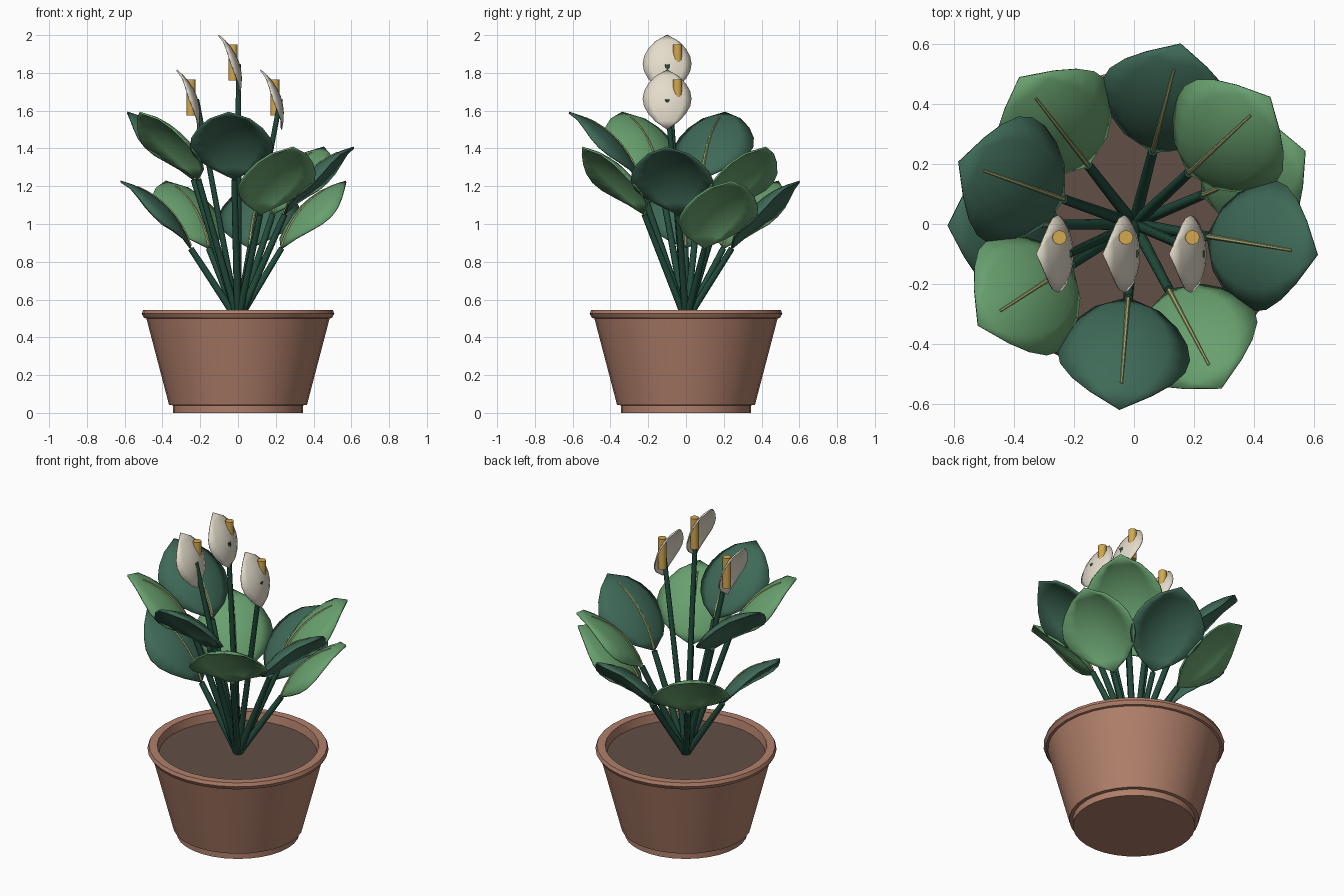
import bpy
import bmesh
from math import sin, cos, pi, radians
from mathutils import Vector

cube = bpy.data.objects.get("Cube")
if cube:
    bpy.data.objects.remove(cube)


def material(name, rgb):
    """Flat colour given as 0-255 display values, stored as linear."""
    linear = [((c / 255 + 0.055) / 1.055) ** 2.4 for c in rgb]
    mat = bpy.data.materials.new(name)
    mat.use_nodes = True
    mat.diffuse_color = (*linear, 1)
    bsdf = mat.node_tree.nodes["Principled BSDF"]
    bsdf.inputs["Base Color"].default_value = (*linear, 1)
    bsdf.inputs["Roughness"].default_value = 0.8
    return mat


TERRACOTTA = material("terracotta", (176, 127, 106))
SOIL = material("soil", (98, 79, 71))
STEM = material("stem green", (34, 76, 60))
LIGHT = material("light leaf green", (104, 160, 110))
DARK = material("dark leaf green", (62, 105, 87))
VEIN = material("pale vein", (165, 170, 112))
CREAM = material("cream", (228, 220, 203))
YELLOW = material("spadix yellow", (212, 168, 78))


def finish(obj, mat, angle=40):
    obj.data.materials.append(mat)
    bpy.ops.object.select_all(action="DESELECT")
    obj.select_set(True)
    bpy.context.view_layer.objects.active = obj
    bpy.ops.object.shade_smooth_by_angle(angle=radians(angle))
    return obj


def mesh_object(name, bm, mat, angle=40):
    bmesh.ops.recalc_face_normals(bm, faces=bm.faces)
    mesh = bpy.data.meshes.new(name)
    bm.to_mesh(mesh)
    bm.free()
    obj = bpy.data.objects.new(name, mesh)
    bpy.context.collection.objects.link(obj)
    return finish(obj, mat, angle)


def lathe(name, profile, mat, sides=32):
    """Revolve (radius, height) points around z; end rings are capped."""
    bm = bmesh.new()
    rings = [[bm.verts.new((r * cos(2 * pi * i / sides), r * sin(2 * pi * i / sides), z))
              for i in range(sides)] for r, z in profile]
    for low, high in zip(rings, rings[1:]):
        for i in range(sides):
            j = (i + 1) % sides
            bm.faces.new((low[i], low[j], high[j], high[i]))
    bm.faces.new(rings[0])
    bm.faces.new(rings[-1])
    return mesh_object(name, bm, mat)


def tube(name, points, radii, mat, sides=8):
    """Tapered round tube through the points."""
    points = [Vector(p) for p in points]
    bm = bmesh.new()
    rings = []
    for k, p in enumerate(points):
        along = points[min(k + 1, len(points) - 1)] - points[max(k - 1, 0)]
        turn = along.to_track_quat("Z", "Y")
        rings.append([bm.verts.new(p + turn @ Vector((cos(2 * pi * i / sides), sin(2 * pi * i / sides), 0)) * radii[k])
                      for i in range(sides)])
    for low, high in zip(rings, rings[1:]):
        for i in range(sides):
            j = (i + 1) % sides
            bm.faces.new((low[i], low[j], high[j], high[i]))
    bm.faces.new(rings[0])
    bm.faces.new(rings[-1])
    return mesh_object(name, bm, mat, 50)


def blade(name, base, tip, half_width, bow, droop, thickness, mat, rows=8, columns=6):
    """Arched pointed blade; returns a function giving points on its midline."""
    base, tip = Vector(base), Vector(tip)
    along = tip - base
    side = along.cross(Vector((0, 0, 1))).normalized()
    normal = side.cross(along).normalized()

    def point(t, s=0, lift=0):
        w = max(sin(pi * t), 0) ** 0.75
        height = bow * 4 * t * (1 - t) - droop * (s * w) ** 2 + lift
        return base + along * t + side * (s * w * half_width) + normal * height

    bm = bmesh.new()
    grid = [[bm.verts.new(point(r / rows, 2 * c / columns - 1)) for c in range(columns + 1)]
            for r in range(rows + 1)]
    for r in range(rows):
        for c in range(columns):
            bm.faces.new((grid[r][c], grid[r][c + 1], grid[r + 1][c + 1], grid[r + 1][c]))
    bmesh.ops.remove_doubles(bm, verts=bm.verts, dist=0.0005)
    obj = mesh_object(name, bm, mat)
    solid = obj.modifiers.new("thickness", "SOLIDIFY")
    solid.thickness = thickness
    solid.offset = 0
    return point


# Pot with foot, tapered wall, rolled rim and hollow top
lathe("pot", [(0.345, 0), (0.345, 0.04), (0.365, 0.042), (0.485, 0.5), (0.498, 0.503),
              (0.51, 0.525), (0.502, 0.545), (0.455, 0.545), (0.44, 0.46)], TERRACOTTA)
lathe("soil", [(0.443, 0.46), (0.446, 0.495)], SOIL)

# Ten leaves in a spiral of three tiers, each with a stalk and a midrib
crown = Vector((0, 0, 0.49))
tier_height = (0.87, 1.235, 1.05)
for i in range(10):
    angle = radians(23 + 137.5 * i)
    out = Vector((cos(angle), sin(angle), 0))
    z = tier_height[i % 3]
    base = out * 0.25 + Vector((0, 0, z))
    tip = out * 0.622 + Vector((0, 0, z + 0.355))
    midline = blade(f"leaf_{i + 1}", base, tip, 0.22, 0.07, 0.08, 0.01, DARK if i % 2 else LIGHT)
    tube(f"leaf_stalk_{i + 1}", [crown, base], [0.02, 0.016], STEM)
    steps = [0.02 + 0.82 * k / 8 for k in range(9)]
    tube(f"leaf_midrib_{i + 1}", [midline(t, 0, 0.004) for t in steps],
         [0.009 - 0.005 * t for t in steps], VEIN, 6)

# Three flowers: stalk, curved spathe and upright spadix
for i, (x, z) in enumerate([(-0.222, 1.66), (0, 1.845), (0.222, 1.66)], 1):
    heart = Vector((x, -0.1, z))
    tube(f"flower_stalk_{i}", [crown, heart + Vector((0.003, 0, 0))], [0.018, 0.014], STEM)
    blade(f"spathe_{i}", heart + Vector((0.008, 0, -0.16)), heart + Vector((-0.103, 0, 0.155)),
          0.128, 0.052, 0.04, 0.007, CREAM)
    foot = heart + Vector((-0.027, 0.055, -0.085))
    tube(f"spadix_{i}", [foot, foot + Vector((0, 0, 0.19))], [0.024, 0.024], YELLOW, 12)
